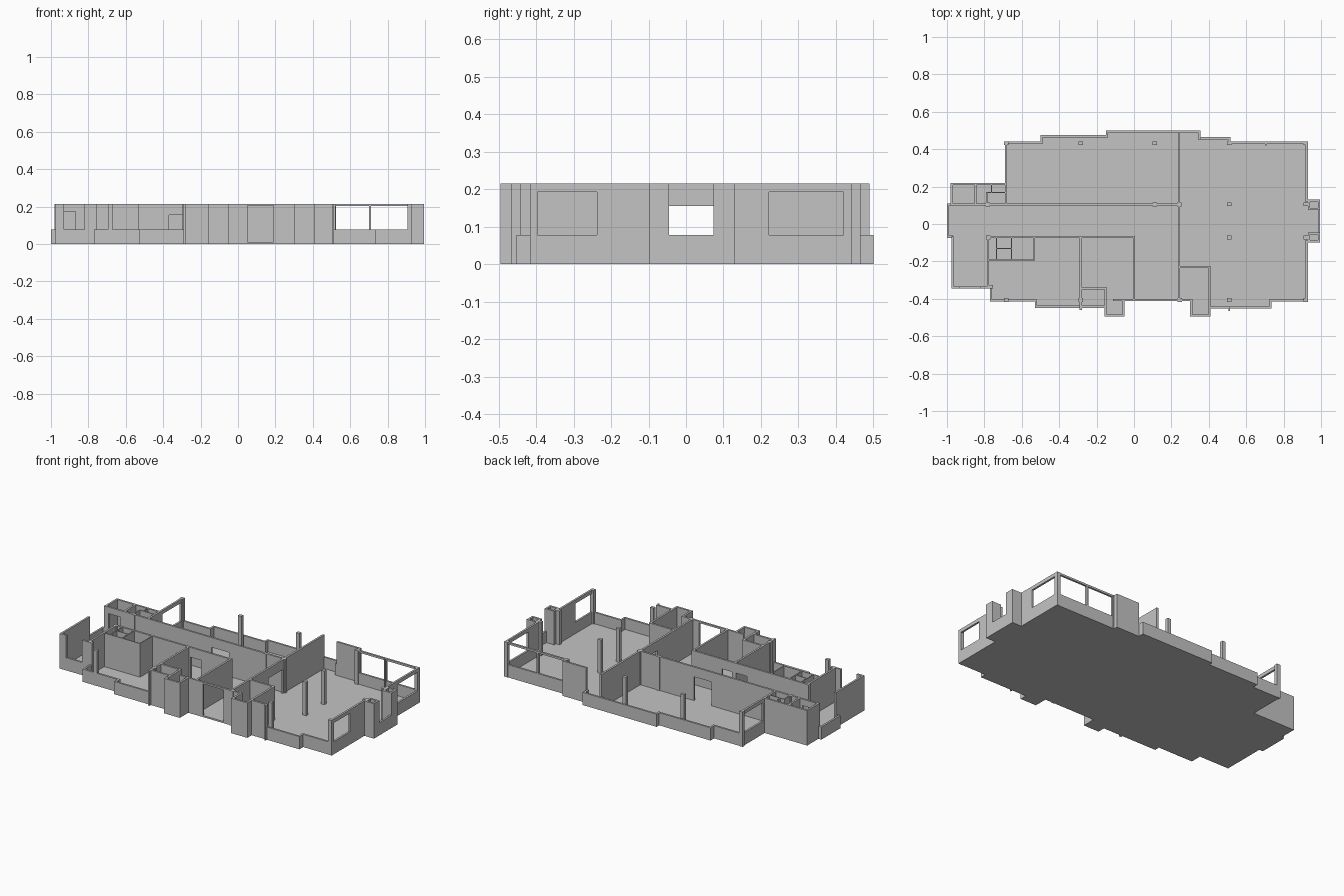
import bpy, bmesh

H, SILL, FLOOR, T = 0.215, 0.078, 0.008, 0.012

grey = bpy.data.materials.new("plaster_grey")
grey.diffuse_color = (0.55, 0.55, 0.55, 1)


def finish(name, bm):
    me = bpy.data.meshes.new(name)
    bmesh.ops.recalc_face_normals(bm, faces=bm.faces[:])
    bm.to_mesh(me)
    bm.free()
    me.materials.append(grey)
    ob = bpy.data.objects.new(name, me)
    bpy.context.collection.objects.link(ob)


def box(bm, x0, x1, y0, y1, z0, z1):
    vs = bmesh.ops.create_cube(bm, size=1)["verts"]
    for v in vs:
        v.co.x = x1 if v.co.x > 0 else x0
        v.co.y = y1 if v.co.y > 0 else y0
        v.co.z = z1 if v.co.z > 0 else z0


def wall(bm, axis, at, a, b, top=H, holes=(), t=T):
    """Straight wall along 'x' or 'y'; holes are (start, end, bottom, top)."""
    def piece(s, e, z0, z1):
        if e - s < 1e-4 or z1 - z0 < 1e-4:
            return
        lo, hi = at - t / 2, at + t / 2
        if axis == "x":
            box(bm, s, e, lo, hi, z0, z1)
        else:
            box(bm, lo, hi, s, e, z0, z1)
    pos, end = a - t / 2, b + t / 2
    for s, e, zb, zt in sorted(holes):
        piece(pos, s, 0, top)
        piece(s, e, 0, zb)
        piece(s, e, zt, top)
        pos = e
    piece(pos, end, 0, top)


def walls(name, specs):
    bm = bmesh.new()
    for s in specs:
        wall(bm, *s)
    finish(name, bm)


# floor slab following the stepped footprint
outline = [(-.69, .44), (-.5, .44), (-.5, .475), (-.15, .475), (-.15, .5), (.355, .5),
           (.355, .465), (.515, .465), (.515, .44), (.93, .44), (.93, .13), (.995, .13),
           (.995, -.098), (.93, -.098), (.93, -.415), (.735, -.415), (.735, -.452),
           (.41, -.452), (.41, -.495), (.3, -.495), (.3, -.412), (-.05, -.412),
           (-.05, -.495), (-.157, -.495), (-.157, -.448), (-.53, -.448), (-.53, -.415),
           (-.77, -.415), (-.77, -.345), (-.975, -.345), (-.975, -.072), (-1, -.072),
           (-1, .11), (-.98, .11), (-.98, .22), (-.69, .22)]
bm = bmesh.new()
f = bm.faces.new([bm.verts.new((x, y, 0)) for x, y in outline])
ext = bmesh.ops.extrude_face_region(bm, geom=[f])["geom"]
bmesh.ops.translate(bm, vec=(0, 0, FLOOR),
                    verts=[g for g in ext if isinstance(g, bmesh.types.BMVert)])
finish("floor_slab", bm)

# back outer walls: low parapet, solid panel, tall windows
walls("back_walls", [
    ("x", .434, -.684, -.506, SILL),
    ("y", -.494, .434, .469, SILL),
    ("x", .469, -.494, -.144, SILL),
    ("y", -.144, .469, .494, SILL),
    ("x", .494, -.144, .349, SILL),
    ("y", .349, .459, .494, SILL),
    ("x", .459, .361, .509),
    ("y", .509, .434, .459),
    ("x", .434, .521, .924, H, [(.525, .702, SILL, .203), (.711, .91, SILL, .203)]),
])

# right outer walls and the projecting bay with two hollow piers
walls("right_walls", [
    ("y", .924, .124, .434, H, [(.222, .42, SILL, .193)]),
    ("y", .924, -.409, -.092, H, [(-.4, -.237, SILL, .193)]),
    ("y", .989, -.092, .124, SILL),
    ("x", .124, .924, .989), ("x", .08, .936, .989), ("y", .989, .08, .124),
    ("x", -.051, .936, .989), ("x", -.092, .924, .989), ("y", .989, -.092, -.051),
    ("y", .936, .08, .124), ("y", .936, -.092, -.051),
])

# front outer walls with their projecting closets
walls("front_walls", [
    ("x", -.409, .735, .924, SILL),
    ("y", .729, -.446, -.409, SILL),
    ("x", -.446, .512, .729, SILL),
    ("x", -.446, .41, .506),
    ("y", .404, -.489, -.23), ("x", -.489, .306, .404),
    ("y", .306, -.489, -.406), ("x", -.406, .24, .306),
    ("x", -.406, -.105, .24, H, [(.05, .19, .01, .205)]),
    ("y", -.056, -.489, -.406), ("x", -.489, -.151, -.056),
    ("y", -.151, -.489, -.345),
    ("x", -.442, -.285, -.157),
    ("x", -.442, -.524, -.291, SILL),
    ("y", -.524, -.442, -.409, SILL),
    ("x", -.409, -.764, -.53, SILL),
    ("y", -.764, -.409, -.351, SILL),
    ("x", -.339, -.969, -.77, H, [(-.93, -.82, SILL, H)]),
])

# left outer walls
walls("left_walls", [
    ("y", -.969, -.339, -.072),
    ("x", -.068, -.994, -.975, SILL),
    ("y", -.994, -.068, .104, SILL),
    ("y", -.974, .104, .214),
    ("x", .214, -.974, -.69),
    ("y", -.684, .104, .434, H, [(.235, .42, SILL, .193)]),
])

# corridor walls and main cross walls with door openings
DOOR = .155
walls("interior_walls", [
    ("x", .104, -.975, .24, H, [(-.95, -.87, FLOOR, .175), (-.25, -.13, FLOOR, DOOR)]),
    ("x", .104, -.994, -.98, SILL),
    ("x", -.07, -.78, 0, H, [(-.37, -.295, FLOOR, DOOR), (-.27, -.2, FLOOR, DOOR)]),
    ("y", .24, -.406, .484, H, [(-.055, .085, FLOOR, DOOR)]),
    ("y", 0, -.406, -.07),
    ("y", -.285, -.455, -.07),
    ("y", -.78, -.335, -.07),
    ("x", -.345, -.285, -.151),
    ("x", -.23, .24, .404),
])

# thin partitions of the small rooms
P = .006
walls("small_room_partitions", [
    ("x", -.193, -.78, -.533, H, (), P),
    ("y", -.533, -.193, -.07, H, (), P),
    ("y", -.655, -.193, -.07, H, (), P),
    ("y", -.735, -.193, -.07, H, [(-.19, -.135, FLOOR, DOOR)], P),
    ("x", -.13, -.735, -.655, H, (), P),
    ("y", -.848, .104, .214, H, (), T),
    ("y", -.787, .104, .168, H, (), P),
    ("x", .168, -.787, -.69, H, (), P),
    ("y", -.762, .168, .214, H, (), P),
])

# free-standing and engaged columns
bm = bmesh.new()
spots = [(x, .432) for x in (-.683, -.285, .112, .51, .918)]
spots += [(x, -.406) for x in (-.683, -.285, .245, .51, .918)]
spots += [(x, y) for x in (.51, .918) for y in (.106, -.072)]
spots += [(.112, .104), (.243, .104), (-.783, .104), (-.78, -.072), (-.765, -.335)]
for x, y in spots:
    box(bm, x - .012, x + .012, y - .01, y + .01, 0, H)
for x, y in [(.51, -.455), (.705, .43)]:  # slim end mullions
    box(bm, x - .004, x + .004, y - .01, y + .01, 0, H)
finish("columns", bm)
